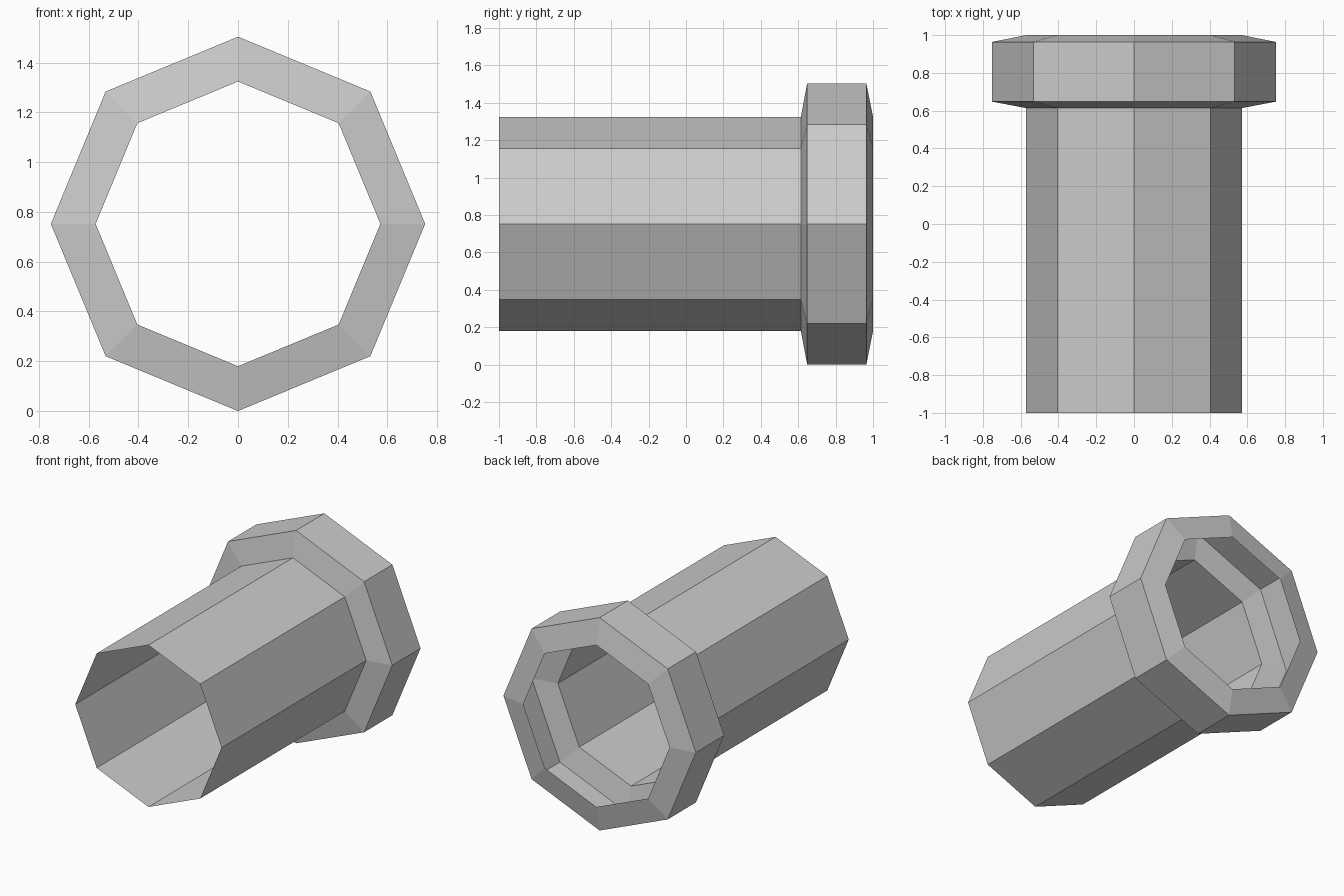
import bpy
import bmesh
from math import cos, sin, tau

SIDES = 8
AXIS_Z = 0.752
BORE = 0.572    # radius of the tube and of both collar openings
RIM = 0.752     # outer radius of the collar

old = bpy.data.objects.get("Cube")
if old:
    bpy.data.objects.remove(old, do_unlink=True)

grey = bpy.data.materials.new("light grey")
grey.use_nodes = True
colour = (0.6, 0.6, 0.6, 1)
grey.diffuse_color = colour
grey.node_tree.nodes["Principled BSDF"].inputs["Base Color"].default_value = colour


def lathe(name, profile):
    """Open shell of flat sides around the y axis; profile holds (y, radius)."""
    bm = bmesh.new()
    rings = [[bm.verts.new((r * cos(tau * i / SIDES), y, r * sin(tau * i / SIDES)))
              for i in range(SIDES)] for y, r in profile]
    for a, b in zip(rings, rings[1:]):
        for i in range(SIDES):
            j = (i + 1) % SIDES
            bm.faces.new((a[i], b[i], b[j], a[j]))
    # All sides face away from the axis
    for face in bm.faces:
        face.normal_update()
        c = face.calc_center_median()
        if face.normal.x * c.x + face.normal.z * c.z < 0:
            face.normal_flip()
    mesh = bpy.data.meshes.new(name)
    bm.to_mesh(mesh)
    bm.free()
    mesh.materials.append(grey)
    obj = bpy.data.objects.new(name, mesh)
    obj.location.z = AXIS_Z
    bpy.context.collection.objects.link(obj)
    return obj


# Straight open tube
lathe("tube", [(-1, BORE), (0.614, BORE)])

# Hollow collar with chamfered edges at the back end
lathe("collar", [(0.614, BORE), (0.648, RIM), (0.964, RIM), (1, BORE)])
